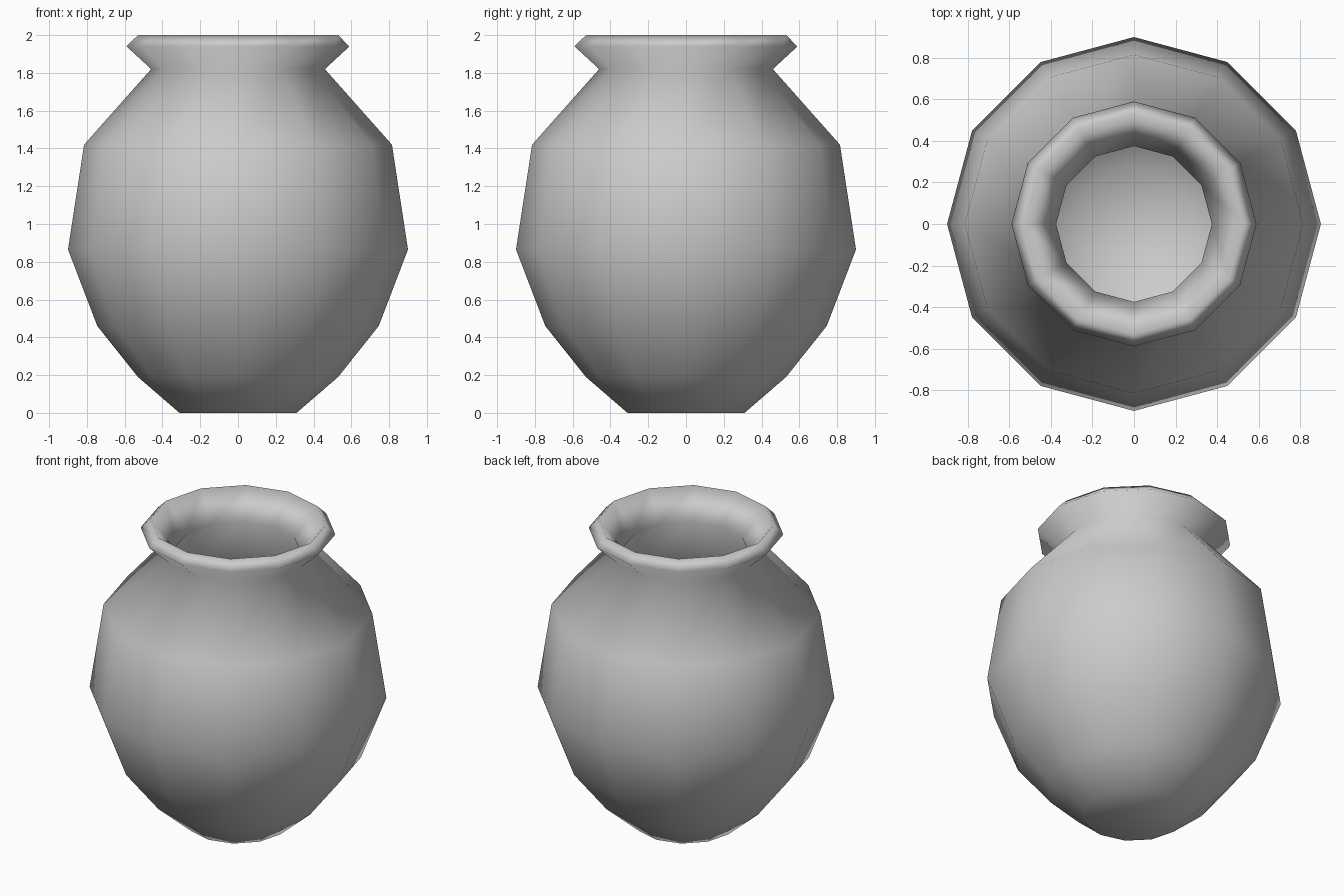
import bpy, bmesh
from math import cos, sin, tau

if "Cube" in bpy.data.objects:
    bpy.data.objects.remove(bpy.data.objects["Cube"])

SIDES = 12

# Profile (radius, z): outer wall upwards, over the lip, then inner wall down
PROFILE = [
    (0.31, 0.0), (0.53, 0.19), (0.745, 0.46), (0.90, 0.865), (0.815, 1.42),
    (0.46, 1.82), (0.59, 1.94),
    (0.53, 2.0), (0.375, 1.823), (0.735, 1.39), (0.815, 0.87),
    (0.668, 0.50), (0.472, 0.252), (0.28, 0.08),
]

bm = bmesh.new()
rings = [[bm.verts.new((r * cos(tau * k / SIDES), r * sin(tau * k / SIDES), z))
          for k in range(SIDES)] for r, z in PROFILE]

# Walls
for low, high in zip(rings, rings[1:]):
    for k in range(SIDES):
        n = (k + 1) % SIDES
        bm.faces.new((low[k], low[n], high[n], high[k]))

# Base underside and inner floor
bm.faces.new(rings[0][::-1])
bm.faces.new(rings[-1])

for f in bm.faces:
    f.smooth = True

mesh = bpy.data.meshes.new("vase")
bm.to_mesh(mesh)
bm.free()
vase = bpy.data.objects.new("vase", mesh)
bpy.context.collection.objects.link(vase)
